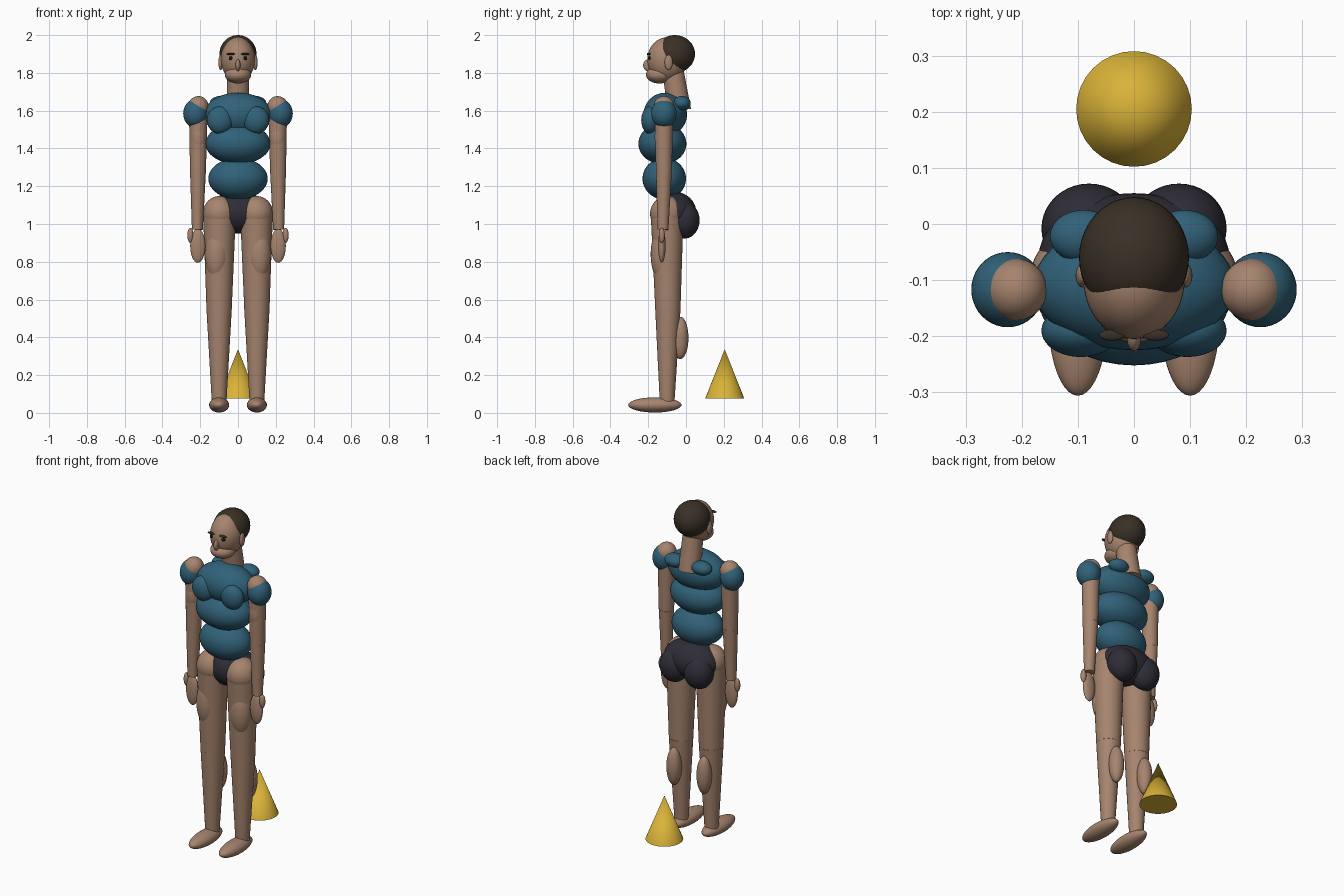
import bpy
import math
from mathutils import Vector

cube = bpy.data.objects.get("Cube")
if cube:
    bpy.data.objects.remove(cube, do_unlink=True)


def material(name, r, g, b):
    m = bpy.data.materials.new(name)
    m.use_nodes = True
    m.diffuse_color = (r, g, b, 1)
    shader = m.node_tree.nodes["Principled BSDF"]
    shader.inputs["Base Color"].default_value = (r, g, b, 1)
    shader.inputs["Roughness"].default_value = 0.7
    return m


SKIN = material("skin", 0.38, 0.23, 0.155)
SHIRT = material("teal_shirt", 0.03, 0.12, 0.19)
SHORTS = material("dark_shorts", 0.027, 0.026, 0.037)
HAIR = material("dark_brown_hair", 0.042, 0.03, 0.019)
EYE = material("black_eye", 0.01, 0.009, 0.009)
YELLOW = material("yellow", 0.7, 0.45, 0.04)


def finish(name, mat):
    ob = bpy.context.object
    ob.name = name
    ob.data.materials.append(mat)
    bpy.ops.object.shade_smooth_by_angle(angle=math.radians(40))
    return ob


def ball(name, mat, centre, radii):
    """Ellipsoid with the given half sizes."""
    bpy.ops.mesh.primitive_uv_sphere_add(segments=40, ring_count=24, location=centre)
    bpy.context.object.scale = radii
    bpy.ops.object.transform_apply(location=False, rotation=False, scale=True)
    return finish(name, mat)


def limb(name, mat, low, high, r_low, r_high):
    """Tapered cylinder between two points."""
    low, high = Vector(low), Vector(high)
    axis = high - low
    bpy.ops.mesh.primitive_cone_add(vertices=32, radius1=r_low, radius2=r_high,
                                    depth=axis.length, location=(low + high) / 2,
                                    rotation=axis.to_track_quat('Z', 'Y').to_euler())
    return finish(name, mat)


# Torso, stacked from rounded masses
ball("pelvis", SHORTS, (0, -0.06, 1.06), (0.17, 0.115, 0.11))
ball("belly", SHIRT, (0, -0.115, 1.24), (0.157, 0.115, 0.11))
ball("ribs", SHIRT, (0, -0.125, 1.425), (0.172, 0.127, 0.108))
ball("chest", SHIRT, (0, -0.11, 1.58), (0.18, 0.115, 0.115))

# Neck and head
limb("neck", SKIN, (0, -0.035, 1.6), (0, -0.075, 1.85), 0.062, 0.055)
ball("head", SKIN, (0, -0.1, 1.87), (0.09, 0.105, 0.118))
ball("hair", HAIR, (0, -0.06, 1.9), (0.098, 0.108, 0.1))
ball("jaw", SKIN, (0, -0.14, 1.79), (0.07, 0.072, 0.046))
ball("nose", SKIN, (0, -0.2, 1.84), (0.013, 0.027, 0.032))

for side, s in (("left", 1), ("right", -1)):
    # Face details
    ball(side + "_ear", SKIN, (s * 0.092, -0.092, 1.855), (0.012, 0.021, 0.04))
    ball(side + "_eye", EYE, (s * 0.037, -0.19, 1.878), (0.011, 0.011, 0.011))
    ball(side + "_eyebrow", HAIR, (s * 0.039, -0.198, 1.9), (0.023, 0.01, 0.006))

    # Chest, back and seat masses
    ball(side + "_pectoral", SHIRT, (s * 0.095, -0.19, 1.55), (0.07, 0.047, 0.073))
    ball(side + "_upper_back", SHIRT, (s * 0.09, -0.022, 1.64), (0.06, 0.047, 0.038))
    ball(side + "_buttock", SHORTS, (s * 0.08, -0.008, 1.02), (0.085, 0.08, 0.097))

    # Arm
    ball(side + "_shoulder", SKIN, (s * 0.21, -0.117, 1.62), (0.055, 0.055, 0.057))
    ball(side + "_sleeve", SHIRT, (s * 0.225, -0.117, 1.585), (0.065, 0.067, 0.076))
    limb(side + "_upper_arm", SKIN, (s * 0.212, -0.117, 1.28), (s * 0.21, -0.117, 1.62), 0.042, 0.05)
    ball(side + "_biceps", SKIN, (s * 0.21, -0.128, 1.46), (0.041, 0.038, 0.09))
    limb(side + "_forearm", SKIN, (s * 0.215, -0.122, 0.97), (s * 0.212, -0.117, 1.28), 0.029, 0.042)
    ball(side + "_hand", SKIN, (s * 0.213, -0.128, 0.885), (0.04, 0.02, 0.09))
    ball(side + "_thumb", SKIN, (s * 0.252, -0.128, 0.94), (0.016, 0.016, 0.04))

    # Leg
    ball(side + "_hip", SKIN, (s * 0.098, -0.1, 1.055), (0.088, 0.09, 0.093))
    limb(side + "_thigh", SKIN, (s * 0.1, -0.096, 0.55), (s * 0.098, -0.1, 1.055), 0.067, 0.087)
    ball(side + "_front_thigh", SKIN, (s * 0.112, -0.13, 0.84), (0.062, 0.057, 0.14))
    limb(side + "_shin", SKIN, (s * 0.1, -0.1, 0.06), (s * 0.1, -0.096, 0.55), 0.039, 0.067)
    ball(side + "_calf", SKIN, (s * 0.1, -0.03, 0.397), (0.042, 0.043, 0.112))
    ball(side + "_foot", SKIN, (s * 0.1, -0.165, 0.042), (0.053, 0.141, 0.04))

# Floating cone behind the figure
limb("yellow_cone", YELLOW, (0, 0.205, 0.077), (0, 0.205, 0.337), 0.103, 0)
